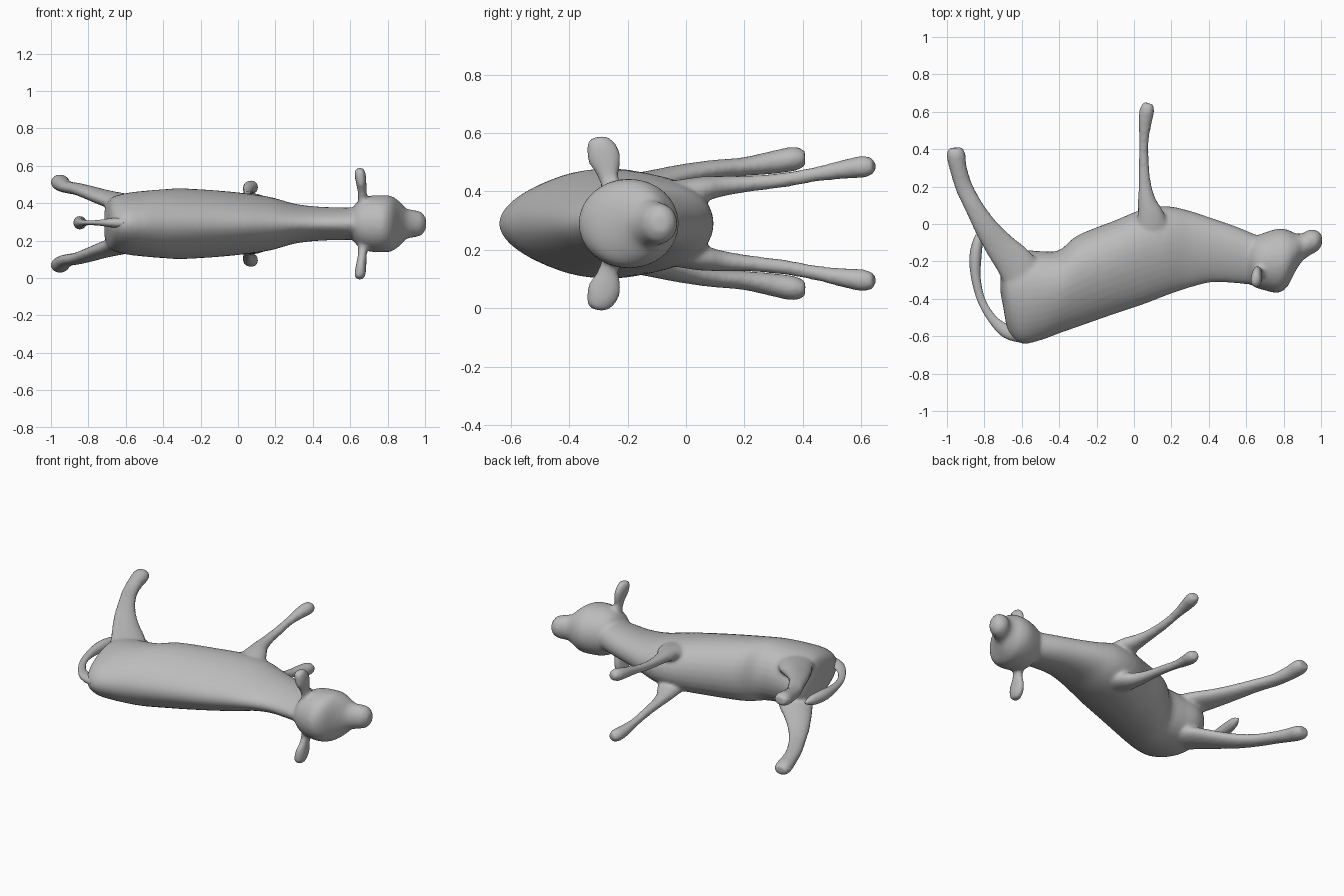
import bpy, bmesh, math
from mathutils import Vector

MID = 0.29  # height of the animal's symmetry plane (it lies on its side)

hide = bpy.data.materials.new("grey_hide")
hide.diffuse_color = (0.5, 0.5, 0.5, 1)


def smooth_rows(rows, steps=4):
    """Catmull-Rom interpolation through rows of numbers."""
    out = []
    for i in range(len(rows) - 1):
        p0, p1 = rows[max(i - 1, 0)], rows[i]
        p2, p3 = rows[i + 1], rows[min(i + 2, len(rows) - 1)]
        for s in range(steps):
            t = s / steps
            out.append([0.5 * (2 * b + (c - a) * t + (2 * a - 5 * b + 4 * c - d) * t * t
                               + (3 * b - a - 3 * c + d) * t ** 3)
                        for a, b, c, d in zip(p0, p1, p2, p3)])
    return out + [list(rows[-1])]


def skin(bm, rings):
    """Close a stack of rings into a solid."""
    loops = [[bm.verts.new(p) for p in r] for r in rings]
    n = len(loops[0])
    faces = []
    for a, b in zip(loops, loops[1:]):
        for i in range(n):
            j = (i + 1) % n
            faces.append(bm.faces.new((a[i], a[j], b[j], b[i])))
    faces.append(bm.faces.new(loops[0][::-1]))
    faces.append(bm.faces.new(loops[-1]))
    bmesh.ops.recalc_face_normals(bm, faces=faces)


def torso(bm, rows, egg, n=32):
    """Rows: x, back y, belly y, half width. Egg narrows the back."""
    rings = []
    for x, y0, y1, w in smooth_rows(rows):
        c, a = (y0 + y1) / 2, (y1 - y0) / 2
        ring = []
        for k in range(n):
            t = 2 * math.pi * k / n
            ring.append((x, c - a * math.cos(t),
                         MID + w * math.sin(t) * (1 - egg * math.cos(t))))
        rings.append(ring)
    skin(bm, rings)


def limb(bm, rows, side=1, n=16):
    """Rows: x, y, offset from mid plane, radius in plane, radius across."""
    rows = smooth_rows(rows)
    pts = [Vector((r[0], r[1], MID + side * r[2])) for r in rows]
    ref = Vector((0, 0, 1))
    if abs((pts[-1] - pts[0]).normalized().z) > 0.7:
        ref = Vector((1, 0, 0))
    rings = []
    for i, p in enumerate(pts):
        tan = (pts[min(i + 1, len(pts) - 1)] - pts[max(i - 1, 0)]).normalized()
        u = tan.cross(ref).normalized()
        v = u.cross(tan)
        rings.append([p + u * rows[i][3] * math.cos(a) + v * rows[i][4] * math.sin(a)
                      for a in (2 * math.pi * k / n for k in range(n))])
    skin(bm, rings)


def finish(name, bm):
    me = bpy.data.meshes.new(name)
    bm.to_mesh(me)
    bm.free()
    me.materials.append(hide)
    for p in me.polygons:
        p.use_smooth = True
    ob = bpy.data.objects.new(name, me)
    bpy.context.collection.objects.link(ob)
    return ob


# Trunk, head, ears and legs, fused into one skin
bm = bmesh.new()
torso(bm, [  # rump, barrel, chest, neck
    (-0.715, -0.36, -0.26, 0.06), (-0.70, -0.44, -0.20, 0.11),
    (-0.67, -0.58, -0.165, 0.14), (-0.60, -0.64, -0.14, 0.16),
    (-0.50, -0.622, -0.145, 0.172), (-0.40, -0.585, -0.14, 0.18),
    (-0.30, -0.55, -0.06, 0.185), (-0.10, -0.48, 0.02, 0.173),
    (0.05, -0.43, 0.08, 0.158), (0.18, -0.38, 0.095, 0.138),
    (0.30, -0.34, 0.07, 0.105), (0.42, -0.312, 0.03, 0.09),
    (0.55, -0.318, -0.015, 0.085), (0.68, -0.33, -0.07, 0.085)], 0.22)
torso(bm, [  # skull and muzzle
    (0.60, -0.29, -0.10, 0.06), (0.64, -0.335, -0.07, 0.12),
    (0.70, -0.355, -0.045, 0.148), (0.77, -0.368, -0.025, 0.153),
    (0.82, -0.335, -0.03, 0.148), (0.865, -0.25, -0.05, 0.118),
    (0.90, -0.198, -0.05, 0.082), (0.94, -0.168, -0.03, 0.073),
    (0.98, -0.145, -0.035, 0.062), (1.005, -0.115, -0.06, 0.03)], 0.0)
for s in (1, -1):
    limb(bm, [  # ear
        (0.67, -0.25, 0.10, 0.035, 0.03), (0.665, -0.265, 0.16, 0.036, 0.024),
        (0.66, -0.275, 0.21, 0.055, 0.027), (0.655, -0.29, 0.25, 0.056, 0.030),
        (0.65, -0.31, 0.283, 0.036, 0.026), (0.65, -0.315, 0.294, 0.016, 0.012)], s)
    limb(bm, [  # front leg
        (0.10, -0.08, 0.09, 0.10, 0.05), (0.09, 0.04, 0.115, 0.075, 0.045),
        (0.07, 0.12, 0.128, 0.05, 0.036), (0.057, 0.22, 0.137, 0.034, 0.028),
        (0.052, 0.34, 0.15, 0.027, 0.026), (0.053, 0.45, 0.17, 0.026, 0.026),
        (0.06, 0.55, 0.187, 0.037, 0.034), (0.07, 0.61, 0.195, 0.04, 0.038),
        (0.08, 0.645, 0.197, 0.027, 0.025)], s)
    limb(bm, [  # hind leg
        (-0.56, -0.34, 0.09, 0.12, 0.06), (-0.63, -0.22, 0.115, 0.105, 0.05),
        (-0.715, -0.12, 0.14, 0.083, 0.042), (-0.79, -0.02, 0.165, 0.064, 0.037),
        (-0.855, 0.09, 0.185, 0.051, 0.033), (-0.91, 0.20, 0.195, 0.047, 0.033),
        (-0.94, 0.30, 0.21, 0.047, 0.04), (-0.952, 0.37, 0.222, 0.051, 0.042),
        (-0.955, 0.408, 0.225, 0.038, 0.028)], s)
body = finish("body", bm)
fuse = body.modifiers.new("fuse", 'REMESH')
fuse.mode = 'VOXEL'
fuse.voxel_size = 0.011
fuse.use_smooth_shade = True
relax = body.modifiers.new("relax", 'SMOOTH')
relax.factor = 0.5
relax.iterations = 6

# Tail, curling out from the top of the rump
bm = bmesh.new()
limb(bm, [
    (-0.60, -0.60, 0.005, 0.035, 0.03), (-0.68, -0.575, 0.005, 0.036, 0.024),
    (-0.755, -0.51, 0.005, 0.024, 0.014), (-0.815, -0.41, 0.005, 0.021, 0.014),
    (-0.845, -0.29, 0.005, 0.025, 0.025), (-0.848, -0.18, 0.005, 0.032, 0.035),
    (-0.835, -0.09, 0.005, 0.026, 0.03), (-0.825, -0.04, 0.005, 0.008, 0.008)])
finish("tail", bm)
